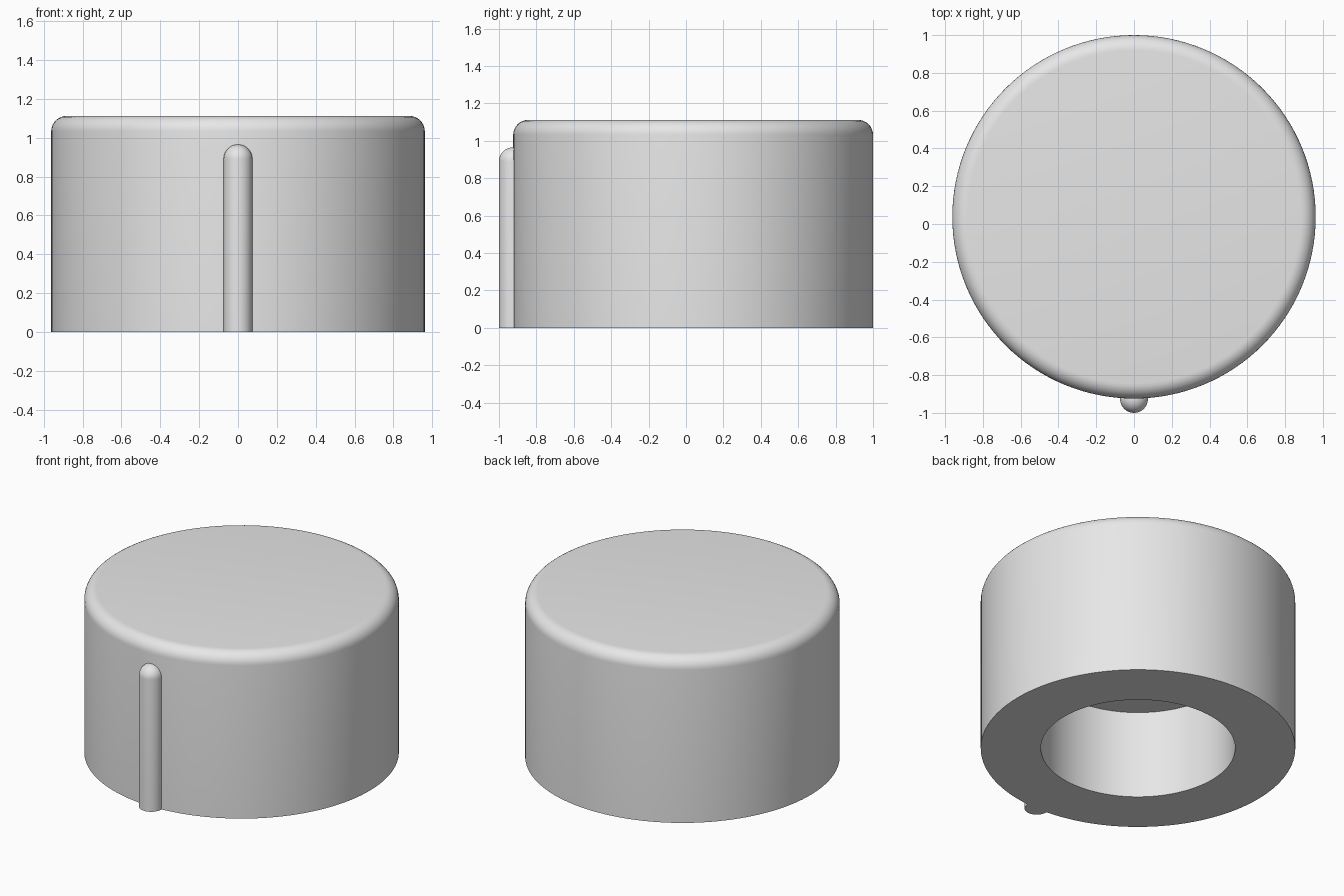
import bpy, bmesh
from math import pi, sin, cos, radians

cube = bpy.data.objects.get("Cube")
if cube:
    bpy.data.objects.remove(cube, do_unlink=True)

grey = bpy.data.materials.new("plain_grey")
grey.use_nodes = True
grey.diffuse_color = (0.8, 0.8, 0.8, 1)
grey.node_tree.nodes["Principled BSDF"].inputs["Base Color"].default_value = (0.8, 0.8, 0.8, 1)


def arc(r, z, radius, steps):
    """Quarter round from the side up to the top, as (radius, height) points."""
    return [(r + radius * cos(i * pi / 2 / steps), z + radius * sin(i * pi / 2 / steps))
            for i in range(steps + 1)]


def lathe(name, profile, y, segments):
    """Revolve a (radius, height) profile about a vertical axis at the given y."""
    bm = bmesh.new()
    verts = [bm.verts.new((r, 0, z)) for r, z in profile]
    edges = [bm.edges.new(pair) for pair in zip(verts, verts[1:])]
    bmesh.ops.spin(bm, geom=verts + edges, cent=(0, 0, 0), axis=(0, 0, 1),
                   angle=2 * pi, steps=segments)
    bmesh.ops.remove_doubles(bm, verts=bm.verts, dist=0.0001)
    bmesh.ops.recalc_face_normals(bm, faces=bm.faces)
    mesh = bpy.data.meshes.new(name)
    bm.to_mesh(mesh)
    bm.free()
    mesh.materials.append(grey)
    obj = bpy.data.objects.new(name, mesh)
    obj.location.y = y
    bpy.context.collection.objects.link(obj)
    bpy.ops.object.select_all(action='DESELECT')
    obj.select_set(True)
    bpy.context.view_layer.objects.active = obj
    bpy.ops.object.shade_smooth_by_angle(angle=radians(30))
    return obj


# Knob body: blind bore underneath, rounded upper rim
RADIUS, HEIGHT, FILLET = 0.962, 1.112, 0.08
BORE, DEPTH = 0.594, 0.595
body = [(0, DEPTH), (BORE, DEPTH), (BORE, 0), (RADIUS, 0)]
body += arc(RADIUS - FILLET, HEIGHT - FILLET, FILLET, 8) + [(0, HEIGHT)]
lathe("knob_body", body, 0.038, 128)

# Pointer rib: round-ended rod half sunk into the front of the body
RIB, RIB_TOP = 0.074, 0.965
rib = [(0, 0), (RIB, 0)] + arc(0, RIB_TOP - RIB, RIB, 10)
lathe("pointer_rib", rib, RIB - 1, 32)
